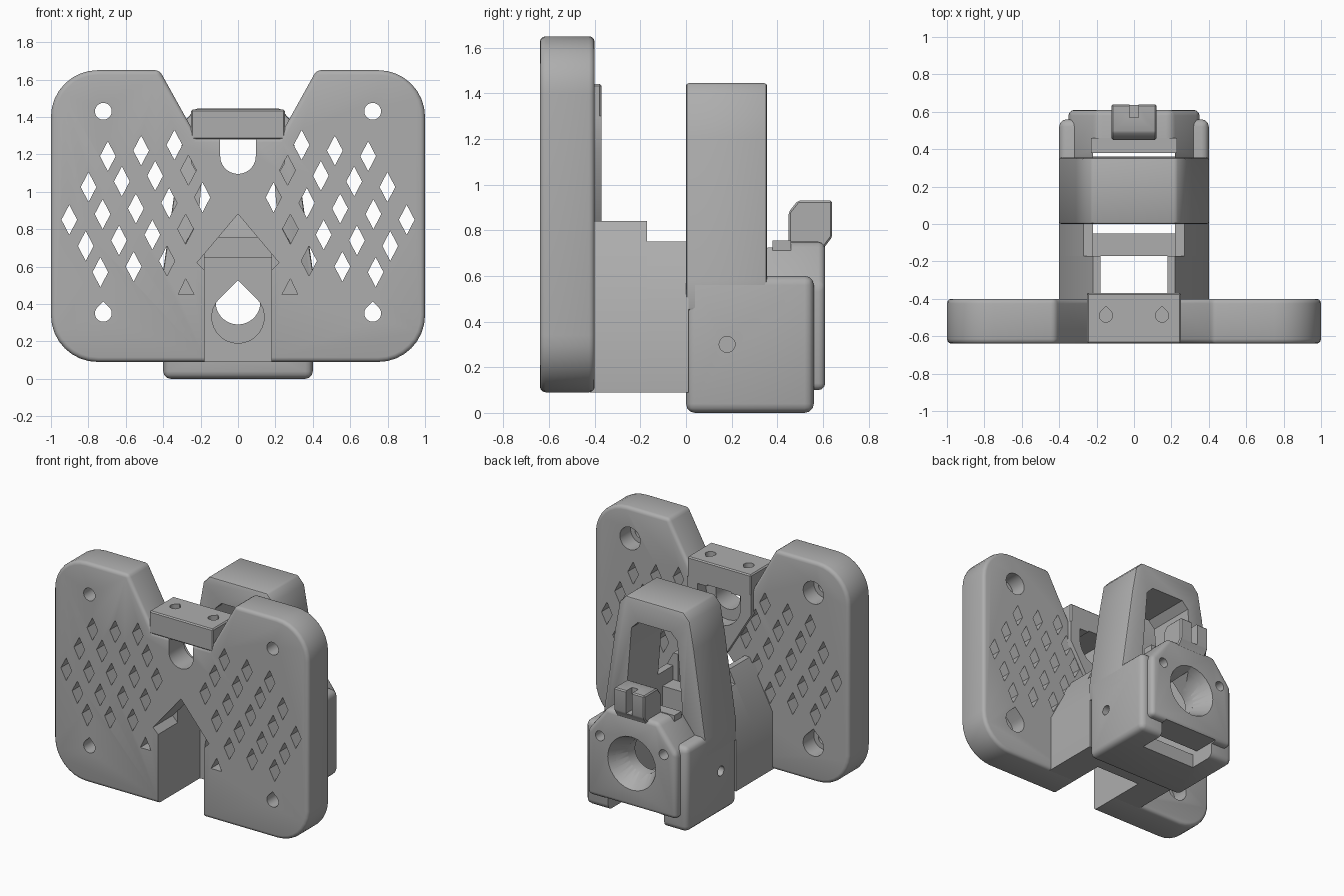
import bpy, bmesh, math
from mathutils import Matrix

if "Cube" in bpy.data.objects:
    bpy.data.objects.remove(bpy.data.objects["Cube"])

grey = bpy.data.materials.new("plain grey")
grey.use_nodes = True
COLOUR = (0.42, 0.42, 0.42, 1)
grey.diffuse_color = COLOUR
grey.node_tree.nodes["Principled BSDF"].inputs["Base Color"].default_value = COLOUR

# Axis maps: profile (a, b) and depth d to x, y, z
TO = {"x": lambda a, b, d: (d, a, b),
      "y": lambda a, b, d: (a, d, b),
      "z": lambda a, b, d: (a, b, d)}


def prisms(name, outlines, d0, d1, axis="y", scale=1):
    """Extrude closed outlines along an axis; scale widens the far end."""
    bm = bmesh.new()
    for pts in outlines:
        ca = sum(p[0] for p in pts) / len(pts)
        cb = sum(p[1] for p in pts) / len(pts)
        near = [bm.verts.new(TO[axis](a, b, d0)) for a, b in pts]
        far = [bm.verts.new(TO[axis](ca + (a - ca) * scale, cb + (b - cb) * scale, d1))
               for a, b in pts]
        bm.faces.new(near)
        bm.faces.new(far[::-1])
        for i in range(len(pts)):
            j = (i + 1) % len(pts)
            bm.faces.new((near[i], far[i], far[j], near[j]))
    bmesh.ops.recalc_face_normals(bm, faces=bm.faces)
    mesh = bpy.data.meshes.new(name)
    bm.to_mesh(mesh)
    bm.free()
    mesh.materials.append(grey)
    obj = bpy.data.objects.new(name, mesh)
    bpy.context.collection.objects.link(obj)
    return obj


def apply(obj, mod):
    bpy.ops.object.select_all(action="DESELECT")
    bpy.context.view_layer.objects.active = obj
    obj.select_set(True)
    bpy.ops.object.modifier_apply(modifier=mod.name)


def bevel(obj, width, segments=3):
    mod = obj.modifiers.new("round", "BEVEL")
    mod.width, mod.segments = width, segments
    mod.limit_method, mod.angle_limit = "ANGLE", math.radians(35)
    apply(obj, mod)


def cut(targets, outlines, d0, d1, axis="y", scale=1):
    cutter = prisms("cutter", outlines, d0, d1, axis, scale)
    cutter.hide_render = True
    for obj in targets:
        mod = obj.modifiers.new("cut", "BOOLEAN")
        mod.operation, mod.solver, mod.object = "DIFFERENCE", "EXACT", cutter
        apply(obj, mod)
    bpy.data.objects.remove(cutter)


def arc(cx, cz, r, start, end, n=8):
    return [(cx + r * math.cos(math.radians(start + (end - start) * i / n)),
             cz + r * math.sin(math.radians(start + (end - start) * i / n)))
            for i in range(n + 1)]


def circle(cx, cz, r):
    return arc(cx, cz, r, 0, 345, 23)


def teardrop(cx, cz, r):
    return arc(cx, cz, r, 135, 405, 20) + [(cx, cz + r * 1.41)]


def rect(x0, x1, z0, z1):
    return [(x0, z0), (x1, z0), (x1, z1), (x0, z1)]


def flip(pts):
    return [(-a, b) for a, b in reversed(pts)]


def mirrored(half):
    """Close a right-hand half outline, listed bottom to top, across x = 0."""
    return half + flip(half)


# Front plate with rounded corners and a V notch on top
R = 0.25
half = (arc(1 - R, 0.09 + R, R, -90, 0) + arc(1 - R, 1.65 - R, R, 0, 90)
        + [(0.42, 1.65), (0.22, 1.29)])
plate = prisms("front_plate", [mirrored(half)], -0.64, -0.4)
bevel(plate, 0.025)

# Raised block in the notch and tapered boss behind the plate
block = prisms("top_block", [rect(-0.25, 0.25, 1.28, 1.44)], -0.64, -0.37)
bevel(block, 0.008, 1)
boss = prisms("rear_boss", [mirrored([(0.06, 0.84), (0.25, 1.15), (0.25, 1.3)])], -0.41, -0.37)

# Diamond lattice, mirrored on both halves
holes = []
for x, z, count in ((0.34, 1.25, 3), (0.265, 1.115, 4), (0.19, 0.97, 5),
                    (0.28, 0.8, 4), (0.38, 0.63, 3)):
    for i in range(count):
        cx, cz = x + 0.178 * i, z - 0.03 * i
        d = [(cx, cz - 0.08), (cx + 0.042, cz), (cx, cz + 0.08), (cx - 0.042, cz)]
        holes += [d, flip(d)]
tri = [(0.235, 0.45), (0.32, 0.45), (0.28, 0.535)]
cut([plate], holes + [tri, flip(tri)], -0.7, -0.3)

# Counterbored corner holes
for r, y0 in ((0.045, -0.7), (0.08, -0.52)):
    cut([plate], [f(s * 0.72, z, r) for s in (-1, 1)
                  for f, z in ((circle, 1.43), (teardrop, 0.35))], y0, -0.3)

# House-shaped opening, U slot with its wider rear recess, block screw holes
cut([plate, boss], [mirrored([(0.18, 0), (0.18, 0.58), (0.22, 0.62), (0.0005, 0.88)])],
    -0.7, -0.3)
cut([plate, boss], [arc(0, 1.19, 0.095, 180, 360, 14) + [(0.095, 1.28), (-0.095, 1.28)]],
    -0.7, -0.3)
cut([plate, boss], [arc(0, 1.19, 0.17, 180, 360, 14) + [(0.17, 1.27), (-0.17, 1.27)]],
    -0.47, -0.3)
cut([block], [teardrop(s * 0.15, -0.49, 0.035) for s in (-1, 1)], 1.3, 1.5, "z")

# Two arms joining the plate to the rear body
front = [(0.18, 0.09), (0.4, 0.09), (0.4, 0.5), (0.22, 0.84), (0.18, 0.84)]
rear = [(0.22, 0.09), (0.4, 0.09), (0.4, 0.5), (0.27, 0.75), (0.22, 0.75)]
prisms("arm_fronts", [front, flip(front)], -0.42, -0.17)
prisms("arm_rears", [rear, flip(rear)], -0.17, 0.01)

# Cross wall between the arms
wall = prisms("cross_wall", [rect(-0.22, 0.22, 0.09, 0.65)], -0.17, -0.05)

# Rear body
body = prisms("rear_body", [rect(-0.4, 0.4, 0, 0.6)], 0, 0.56)
bevel(body, 0.04)

# Tall hoop
hoop = prisms("hoop", [mirrored([(0.4, 0.45), (0.4, 0.58), (0.31, 1.2), (0.275, 1.39),
                                 (0.225, 1.445)])], 0, 0.355)
bevel(hoop, 0.012, 2)
cut([hoop], [mirrored([(0.22, 0.3), (0.22, 0.75), (0.18, 1.23), (0.13, 1.28)])], -0.1, 0.5)

# Rear cover with chamfered shoulders
cover = prisms("rear_cover", [mirrored([(0.35, 0.1), (0.35, 0.56), (0.2, 0.75)])], 0.33, 0.61)
bevel(cover, 0.03)

# Inner cavity, bore, flared rear mouth and bottom notch
cut([body, cover], [rect(-0.22, 0.22, 0.1, 0.9)], -0.1, 0.4)
cut([wall, body], [teardrop(0, 0.33, 0.14)], -0.3, 0.2)
cut([body, cover], [teardrop(0, 0.41, 0.12)], 0.2, 0.8)
cut([body, cover], [circle(0, 0.41, 0.12)], 0.48, 0.64, scale=1.7)
cut([body, cover], [rect(-0.22, 0.22, -0.1, 0.11)], 0.36, 0.8)

# Small screw holes at the sides and back
for s in (-1, 1):
    cut([body], [circle(0.18, 0.3, 0.035)], s * 0.3, s * 0.5, "x")
cut([cover, body], [circle(s * 0.25, 0.54, 0.035) for s in (-1, 1)], 0.48, 0.8)

# Slotted clip on top of the cover
side = [(0.45, 0.65), (0.6, 0.65), (0.61, 0.73), (0.64, 0.77), (0.64, 0.93),
        (0.49, 0.93), (0.45, 0.88)]
clip = prisms("rear_clip", [side], -0.12, 0.12, "x")
bevel(clip, 0.008, 1)
cut([clip], [rect(-0.025, 0.025, 0.57, 0.7)], 0.77, 1, "z")
prisms("clip_base", [rect(-0.23, 0.23, 0.38, 0.46)], 0.6, 0.755, "z")

# Keep corners sharp, smooth the rounded edges
bpy.ops.object.select_all(action="DESELECT")
for obj in bpy.context.collection.objects:
    if obj.type == "MESH":
        obj.select_set(True)
        bpy.context.view_layer.objects.active = obj
bpy.ops.object.shade_smooth_by_angle(angle=math.radians(32))
